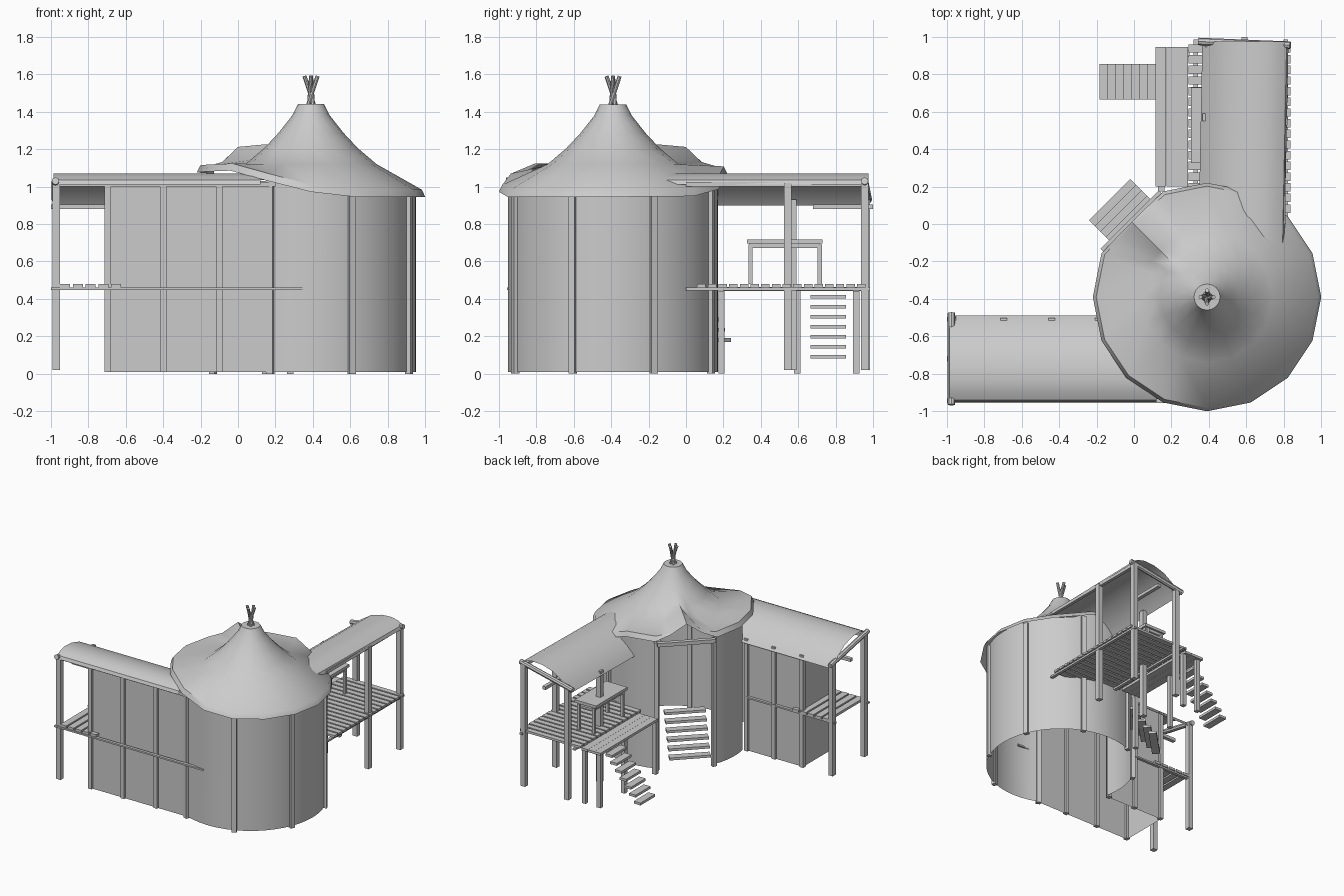
import bpy, bmesh
from math import radians, cos, sin
from mathutils import Vector, Matrix

if "Cube" in bpy.data.objects:
    bpy.data.objects.remove(bpy.data.objects["Cube"])

CX, CY = 0.39, -0.39          # centre of the round hut


def make(name, verts, faces, smooth=False):
    me = bpy.data.meshes.new(name)
    me.from_pydata([tuple(v) for v in verts], [], faces)
    bm = bmesh.new()
    bm.from_mesh(me)
    bmesh.ops.recalc_face_normals(bm, faces=bm.faces)
    bm.to_mesh(me)
    bm.free()
    ob = bpy.data.objects.new(name, me)
    bpy.context.collection.objects.link(ob)
    if smooth:
        bpy.context.view_layer.objects.active = ob
        ob.select_set(True)
        bpy.ops.object.shade_smooth_by_angle(angle=radians(40))
        ob.select_set(False)
    return ob


def box(name, x0, x1, y0, y1, z0, z1, angle=0):
    """Box from limits; with an angle the limits are local to the hut centre."""
    bm = bmesh.new()
    mid = Vector(((x0 + x1) / 2, (y0 + y1) / 2, (z0 + z1) / 2))
    m = Matrix.Translation(mid) @ Matrix.Diagonal((x1 - x0, y1 - y0, z1 - z0, 1))
    if angle:
        m = Matrix.Translation((CX, CY, 0)) @ Matrix.Rotation(radians(angle), 4, 'Z') @ m
    bmesh.ops.create_cube(bm, size=1, matrix=m)
    me = bpy.data.meshes.new(name)
    bm.to_mesh(me)
    bm.free()
    bpy.context.collection.objects.link(bpy.data.objects.new(name, me))


def log(name, a, b, r, sides=8):
    a, b = Vector(a), Vector(b)
    d = b - a
    bm = bmesh.new()
    m = Matrix.Translation((a + b) / 2) @ d.to_track_quat('Z', 'Y').to_matrix().to_4x4()
    bmesh.ops.create_cone(bm, cap_ends=True, segments=sides, radius1=r, radius2=r,
                          depth=d.length, matrix=m)
    me = bpy.data.meshes.new(name)
    bm.to_mesh(me)
    bm.free()
    bpy.context.collection.objects.link(bpy.data.objects.new(name, me))


def post(name, x, y, z0, z1, w=0.036):
    box(name, x - w / 2, x + w / 2, y - w / 2, y + w / 2, z0, z1)


def polar(a, r, z):
    return (CX + r * cos(radians(a)), CY + r * sin(radians(a)), z)


# Eave height by angle: low at front and right, lifted over wings, peaked at the door
KNOTS = [(-80, .945), (0, .945), (58, .95), (90, 1.07), (112, 1.07), (123, 1.12), (135, 1.2),
         (147, 1.12), (158, 1.07), (225, 1.085), (248, 1.03), (280, .945)]


def eave(a):
    a = (a + 80) % 360 - 80
    for (a0, z0), (a1, z1) in zip(KNOTS, KNOTS[1:]):
        if a0 <= a <= a1:
            return z0 + (z1 - z0) * (a - a0) / (a1 - a0)
    return .945


# Tent roof of the hut
angles = sorted([22.5 * k for k in range(16)] + [123, 147])
rings = [(.07, 1.44), (.10, 1.38), (.175, 1.285), (.25, 1.205), (.35, 1.12)]
verts, faces = [], []
for a in angles:
    e = eave(a)
    k = .93 if a == 135 else .95 if a in (123, 147) else 1
    verts += [polar(a, r, max(z, e + .025 if r > .2 else z)) for r, z in rings]
    lift = .012 if 115 < a < 155 else .038
    verts += [polar(a, .592 * k, e + lift), polar(a, .61 * k, e)]
m, n = 7, len(angles)
for i in range(n):
    j = (i + 1) % n
    faces += [(i * m + q, j * m + q, j * m + q + 1, i * m + q + 1) for q in range(m - 1)]
faces.append([i * m for i in range(n)])
make("hut_roof", verts, faces, True)

# Crossed roof poles
for i in range(4):
    a = 25 + 90 * i
    log("roof_pole", polar(a, .03, 1.40), polar(a + 155, .035, 1.59), .011)

# Round wall with a doorway gap on the back left
for name, start, end, steps in (("hut_wall", -112.5, 112.5, 30), ("hut_wall_side", 157.5, 192, 5)):
    verts = []
    for i in range(steps + 1):
        a = start + (end - start) * i / steps
        verts += [polar(a, .562, .01), polar(a, .562, min(eave(a) + .03, 1.08))]
    make(name, verts, [(2 * i, 2 * i + 2, 2 * i + 3, 2 * i + 1) for i in range(steps)], True)
for a in [-112.5 + 45 * i for i in range(7)]:
    box("hut_post", .55, .582, -.018, .018, 0.0, min(eave(a) + .01, 1.05), a)

# Lintel over the doorway
box("door_lintel", .55, .585, -.22, .22, 1.035, 1.065, 135)

# Door steps
for i in range(6):
    r = .735 - .042 * i
    z = .18 + .055 * i
    box("door_step", r - .06, r, -.155, .155, z - .01, z + .01, 135)

# Left wing walls
make("wing_wall", [(.18, -.915, .01), (-.7, -.915, .01), (-.7, -.52, .01), (-.165, -.52, .01),
                   (.18, -.915, 1.03), (-.7, -.915, 1.03), (-.7, -.52, .93), (-.165, -.52, .93)],
     [(0, 1, 5, 4), (1, 2, 6, 5), (2, 3, 7, 6)])
for x in (-.695, -.4, -.1):
    post("wing_front_post", x, -.915, .01, 1.0, .034)
for x in (-.695, -.44, -.19):
    post("wing_back_post", x, -.52, .01, .93, .034)

# Wing roofs: one lopsided vault profile, high outside and low inside
PROFILE = [(0, 1.01), (.01, 1.035), (.05, 1.055), (.11, 1.07), (.2, 1.065), (.3, 1.035),
           (.39, .975), (.44, .925), (.46, .90)]


def wing_roof(name, point, s0, s1):
    v = [point(s, t, z) for s in (s0, s1) for t, z in PROFILE]
    c = len(PROFILE)
    make(name, v, [(i, i + 1, c + i + 1, c + i) for i in range(c - 1)], True)


wing_roof("left_wing_roof", lambda s, t, z: (s, -.95 + t, z), -.985, .12)
wing_roof("back_wing_roof", lambda s, t, z: (.825 - t + (.97 - s) * -.02, s, z), .975, -.17)

# Edge logs and end rafters
log("left_roof_end_log", (-.975, -.965, 1.03), (-.975, -.475, .93), .02)
log("back_roof_end_log", (.835, .955, 1.03), (.345, .975, .93), .02)
box("left_edge_beam", -.97, .2, -.935, -.91, 1.0, 1.025)
box("back_edge_beam", .785, .81, -.0, .97, 1.0, 1.025)
box("left_rail", -1.0, -.7, -.735, -.705, .88, .905)
box("back_rail", .575, .605, .68, 1.0, .88, .905)

# Porch posts
for x, y, top in ((-.97, -.925, 1.02), (-.97, -.51, .93), (.80, .955, 1.02), (.40, .965, .93),
                  (.80, .545, 1.02), (.385, .57, .93)):
    post("porch_post", x, y, .02, top, .04)

# Left deck
for y in (-.945, -.51):
    box("left_deck_joist", -1.0, .35 if y < -.9 else -.2, y - .012, y + .012, .447, .46)
for i in range(5):
    x = -.95 + .068 * i
    box("left_deck_plank", x, x + .054, -.95, -.49, .46, .48)

# Back deck
for x in (.33, .81):
    box("back_deck_joist", x - .012, x + .012, 0, .985, .445, .46)
for i in range(16):
    y = .06 + .057 * i
    box("back_deck_plank", .29, .835, y, y + .045, .46, .478)

# Walkway beside the back deck
for i in range(3):
    x = .115 + .058 * i
    box("walkway_board", x, x + .057, .2, .945, .442, .462)
for y in (.19, .595, .91):
    post("walkway_post", .145, y, 0, .442, .034)
post("walkway_inner_post", .28, .91, 0, .442, .034)

# Side steps
for i in range(7):
    x = -.185 + .043 * i
    z = .09 + .0535 * i
    box("side_step", x, x + .06, .665, .855, z - .01, z + .01)

# Table
box("table_top", .305, .50, .325, .73, .695, .718)
box("table_apron", .32, .485, .34, .715, .672, .695)
for x in (.335, .47):
    for y in (.345, .715):
        post("table_leg", x, y, .478, .69, .022)
